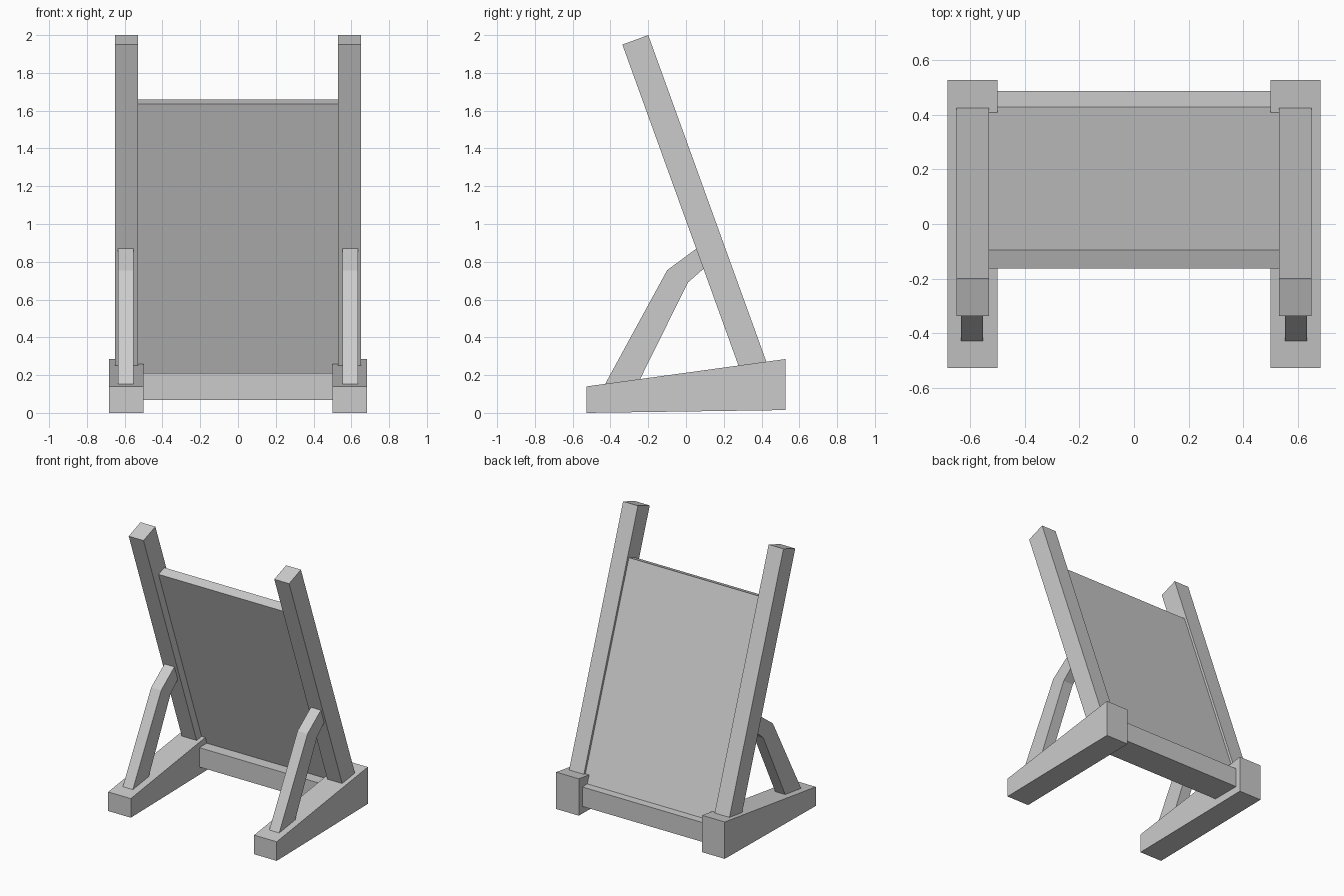
import bpy
import bmesh

cube = bpy.data.objects.get("Cube")
if cube:
    bpy.data.objects.remove(cube, do_unlink=True)

grey = bpy.data.materials.new("light grey")
grey.use_nodes = True
GREY = (0.6, 0.6, 0.6, 1)
grey.diffuse_color = GREY
grey.node_tree.nodes["Principled BSDF"].inputs["Base Color"].default_value = GREY


def extrude_profile(name, profile, x0, x1):
    """Side profile of (y, z) points extruded from x0 to x1."""
    bm = bmesh.new()
    face = bm.faces.new([bm.verts.new((x0, y, z)) for y, z in profile])
    moved = bmesh.ops.extrude_face_region(bm, geom=[face])["geom"]
    verts = [v for v in moved if isinstance(v, bmesh.types.BMVert)]
    bmesh.ops.translate(bm, verts=verts, vec=(x1 - x0, 0, 0))
    bmesh.ops.recalc_face_normals(bm, faces=bm.faces)
    mesh = bpy.data.meshes.new(name)
    bm.to_mesh(mesh)
    bm.free()
    mesh.materials.append(grey)
    obj = bpy.data.objects.new(name, mesh)
    bpy.context.collection.objects.link(obj)
    return obj


LEAN = -0.3617  # y change per unit of height along the leaning parts


def leaning(front_top, back_top, bottom):
    """Profile of a slab leaning forward, cut level at the bottom."""
    foot = [(y + LEAN * (bottom - z), bottom) for y, z in (back_top, front_top)]
    return [front_top, back_top] + foot


foot = [(-0.527, 0), (0.527, 0.015), (0.527, 0.285), (-0.527, 0.14)]
post = leaning((-0.337, 1.95), (-0.2, 2.0), 0.12)
brace = [(-0.457, 0.1), (-0.1, 0.755), (0.055, 0.87), (0.12, 0.87),
         (0.12, 0.787), (0.01, 0.69), (-0.282, 0.1)]

# Side frames: foot, leaning post and bent brace on each side
for side, s in (("left", 1), ("right", -1)):
    extrude_profile(side + "_foot", foot, s * 0.5, s * 0.683)
    extrude_profile(side + "_post", post, s * 0.53, s * 0.65)
    extrude_profile(side + "_brace", brace, s * 0.553, s * 0.634)

# Back panel held between the posts
panel = leaning((-0.163, 1.636), (-0.096, 1.66), 0.15)
extrude_profile("back_panel", panel, -0.535, 0.535)

# Bottom rail joining the feet
rail = [(0.267, 0.068), (0.487, 0.068), (0.487, 0.21), (0.267, 0.21)]
extrude_profile("bottom_rail", rail, -0.52, 0.52)
